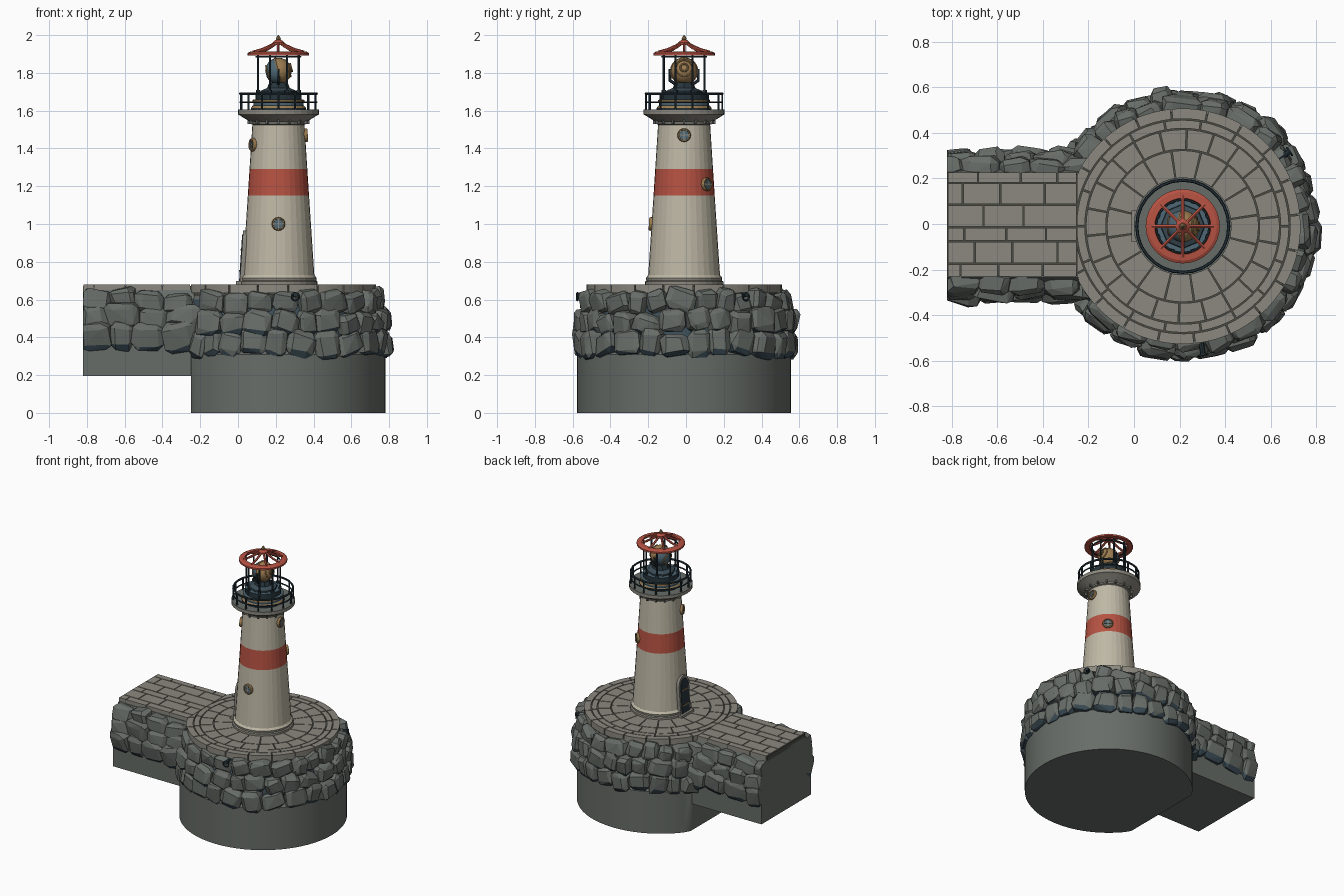
import bpy, bmesh, random
from math import sin, cos, pi, tau, radians
from mathutils import Matrix, Vector

random.seed(4)
if "Cube" in bpy.data.objects:
    bpy.data.objects.remove(bpy.data.objects["Cube"])

COLOURS = {
    "cream": (0.52, 0.48, 0.38), "red": (0.47, 0.085, 0.055), "paving": (0.26, 0.25, 0.212),
    "rock": (0.135, 0.152, 0.138), "wet_rock": (0.045, 0.075, 0.095), "mortar": (0.07, 0.07, 0.06),
    "iron": (0.02, 0.035, 0.045), "brass": (0.33, 0.2, 0.08), "glass": (0.075, 0.135, 0.175),
}
NAMES = list(COLOURS)
MATS = []
for name, rgb in COLOURS.items():
    m = bpy.data.materials.new(name)
    m.use_nodes = True
    m.diffuse_color = (*rgb, 1)
    m.node_tree.nodes["Principled BSDF"].inputs["Base Color"].default_value = (*rgb, 1)
    MATS.append(m)

CENTRE = Matrix.Translation((0.214, -0.01, 0))
CUT = -0.25     # where the round base meets the pier
END = -0.82     # outer end of the pier


def around(angle, r=0, z=0):
    """Frame whose x axis points outward from the tower axis."""
    return CENTRE @ Matrix.Rotation(angle, 4, 'Z') @ Matrix.Translation((r, 0, z))


def finish(bm, name, smooth=False, min_x=None):
    if min_x is not None:
        for v in bm.verts:
            v.co.x = max(v.co.x, min_x)
    bmesh.ops.recalc_face_normals(bm, faces=bm.faces)
    me = bpy.data.meshes.new(name)
    bm.to_mesh(me)
    bm.free()
    for m in MATS:
        me.materials.append(m)
    ob = bpy.data.objects.new(name, me)
    bpy.context.collection.objects.link(ob)
    if smooth:
        bpy.ops.object.select_all(action='DESELECT')
        ob.select_set(True)
        bpy.context.view_layer.objects.active = ob
        bpy.ops.object.shade_smooth_by_angle(angle=radians(40))


def paint(verts, mat):
    for f in {f for v in verts for f in v.link_faces}:
        f.material_index = NAMES.index(mat)


def box(bm, M, size, mat):
    r = bmesh.ops.create_cube(bm, size=1, matrix=M @ Matrix.Diagonal((*size, 1)))
    paint(r["verts"], mat)


def rod(bm, p, q, r, mat, M=CENTRE, n=6):
    p, q = Vector(p), Vector(q)
    turn = (q - p).to_track_quat('Z', 'Y').to_matrix().to_4x4()
    c = bmesh.ops.create_cone(bm, cap_ends=True, segments=n, radius1=r, radius2=r, depth=(q - p).length,
                              matrix=M @ Matrix.Translation((p + q) / 2) @ turn)
    paint(c["verts"], mat)


def lathe(bm, profile, mats, n=32, M=CENTRE, closed=False):
    """Spin (radius, z) points; one colour, or one per profile segment."""
    rings = [[bm.verts.new(M @ Vector((r * cos(tau * i / n), r * sin(tau * i / n), z)))
              for i in range(n)] for r, z in profile]
    for k in range(len(rings) - (not closed)):
        a, b = rings[k], rings[(k + 1) % len(rings)]
        mat = mats if isinstance(mats, str) else mats[k]
        for i in range(n):
            j = (i + 1) % n
            bm.faces.new((a[i], a[j], b[j], b[i])).material_index = NAMES.index(mat)
    if not closed:
        ends = (mats, mats) if isinstance(mats, str) else (mats[0], mats[-1])
        for ring, mat in zip((rings[0], rings[-1]), ends):
            bm.faces.new(ring).material_index = NAMES.index(mat)


def torus(bm, R, r, mat, M, n=24, k=6):
    lathe(bm, [(R + r * cos(tau * i / k), r * sin(tau * i / k)) for i in range(k)], mat, n, M, True)


def prism(bm, outline, x0, x1, M, mat):
    """Extrude a (y, z) outline along local x."""
    a, b = [[bm.verts.new(M @ Vector((x, y, z))) for y, z in outline] for x in (x0, x1)]
    n = len(a)
    fs = [bm.faces.new(a), bm.faces.new(b)]
    fs += [bm.faces.new((a[i], a[(i + 1) % n], b[(i + 1) % n], b[i])) for i in range(n)]
    for f in fs:
        f.material_index = NAMES.index(mat)


# Round foundation and the pier body
bm = bmesh.new()
lathe(bm, [(0.566, 0), (0.566, 0.31), (0.535, 0.34), (0.515, 0.6), (0.49, 0.64)],
      ["rock", "rock", "wet_rock", "rock"], 64)
finish(bm, "foundation", True, CUT)
bm = bmesh.new()
outline = [(-0.3, 0.195), (0.285, 0.195), (0.285, 0.5), (0.225, 0.65), (-0.235, 0.65), (-0.3, 0.5)]
prism(bm, outline, END, -0.2, Matrix(), "rock")
finish(bm, "pier_body")


# Boulders
def rock(bm, M, size):
    pts = []
    for sx in (-1, 1):
        for sy in (-1, 1):
            for sz in (-1, 1):
                for axis in range(3):
                    c = [random.uniform(0.22, 0.38) for _ in range(3)]
                    c[axis] = random.uniform(0.45, 0.53)
                    co = Vector((sx * c[0] * size[0], sy * c[1] * size[1], sz * c[2] * size[2]))
                    pts.append(bm.verts.new(M @ co))
    hull = bmesh.ops.convex_hull(bm, input=pts)
    for f in [g for g in hull["geom"] if isinstance(g, bmesh.types.BMFace)]:
        f.normal_update()
        low = f.normal.z < -0.4 and f.calc_center_median().z < 0.44
        f.material_index = NAMES.index("wet_rock" if low else "rock")
    inner = [v for v in pts if v.is_valid and not v.link_faces]
    bmesh.ops.delete(bm, geom=inner, context='VERTS')


def tumble(amount=0.2):
    x, y, z = (random.uniform(-amount, amount) for _ in range(3))
    return Matrix.Rotation(x * 1.6, 4, 'X') @ Matrix.Rotation(y, 4, 'Y') @ Matrix.Rotation(z, 4, 'Z')


bm = bmesh.new()
nudge = Matrix.Translation((0, 0.008, 0))
for z, r, h in ((0.37, 0.54, 0.15), (0.48, 0.538, 0.14), (0.585, 0.512, 0.12)):
    a = -radians(145) + random.uniform(0, 0.1)
    while a < radians(143):
        w = random.uniform(0.09, 0.16)
        a += w / 2 / r
        rock(bm, nudge @ around(a, r + random.uniform(-0.012, 0.008), z + random.uniform(-0.015, 0.015)) @ tumble(),
             (random.uniform(0.09, 0.13), w * 1.05, h * random.uniform(0.8, 1.08)))
        a += w / 2 / r
finish(bm, "base_boulders")

bm = bmesh.new()
for side in (-1, 1):
    for z, y, h in ((0.405, 0.285, 0.165), (0.5, 0.275, 0.14), (0.59, 0.25, 0.125)):
        x = END - random.uniform(0, 0.05)
        while x < CUT - 0.03:
            w = random.uniform(0.11, 0.18)
            place = Matrix.Translation((x + w / 2, side * y - 0.007, z + random.uniform(-0.015, 0.015)))
            rock(bm, place @ tumble(), (w * 1.06, random.uniform(0.08, 0.12), h * random.uniform(0.85, 1.08)))
            x += w
finish(bm, "pier_boulders", min_x=END)

# Round terrace: mortar bed and rings of paving slabs
bm = bmesh.new()
lathe(bm, [(0.505, 0.62), (0.505, 0.673)], "mortar", 64)
finish(bm, "terrace_bed", min_x=CUT)
bm = bmesh.new()
# slab outlines lie flat, so their extrusion axis is turned to z
UPRIGHT = CENTRE @ Matrix(((0, 1, 0, 0), (0, 0, 1, 0), (1, 0, 0, 0), (0, 0, 0, 1)))
for r0, r1, n, shift in ((0.472, 0.517, 20, 0.1), (0.43, 0.466, 18, 0), (0.338, 0.424, 22, 0.1), (0.19, 0.332, 16, 0.15)):
    for i in range(n):
        gap = 0.0035 / r1
        a0, a1 = tau * i / n + shift + gap, tau * (i + 1) / n + shift - gap
        steps = [a0 + (a1 - a0) * k / 4 for k in range(5)]
        outline = [(r1 * cos(a), r1 * sin(a)) for a in steps] + [(r0 * cos(a), r0 * sin(a)) for a in steps[::-1]]
        if max(p[0] for p in outline) + 0.214 > CUT + 0.01:
            prism(bm, outline, 0.635, 0.68, UPRIGHT, "paving")
finish(bm, "terrace_paving", min_x=CUT)

# Pier deck: rows of staggered slabs
bm = bmesh.new()
box(bm, Matrix.Translation(((END + CUT) / 2, -0.003, 0.655)), (CUT - END, 0.45, 0.036), "mortar")
edges = (0.228, 0.18, 0.085, -0.015, -0.075, -0.175, -0.233)
for row, (top, low) in enumerate(zip(edges, edges[1:])):
    x = END - (0.11 if row % 2 else 0.03)
    while x < CUT - 0.01:
        nx = min(x + random.uniform(0.15, 0.2), CUT)
        if CUT - nx < 0.05:
            nx = CUT
        left = max(x, END)
        box(bm, Matrix.Translation(((left + nx) / 2, (top + low) / 2, 0.658)),
            (nx - left - 0.006, top - low - 0.006, 0.044), "paving")
        x = nx
finish(bm, "pier_paving")

# Tower shaft with plinth and painted band
bm = bmesh.new()
lathe(bm, [(0.208, 0.675), (0.208, 0.695), (0.2, 0.7), (0.202, 0.715), (0.19, 0.73),
           (0.162, 1.15), (0.153, 1.29), (0.137, 1.54)],
      ["paving"] * 3 + ["cream", "cream", "red", "cream"])
finish(bm, "tower_shaft")

# Gallery with brackets
bm = bmesh.new()
lathe(bm, [(0.137, 1.525), (0.148, 1.53), (0.148, 1.54), (0.205, 1.575), (0.215, 1.58), (0.215, 1.605), (0.1, 1.605)],
      ["paving"] * 5 + ["rock"])
for i in range(16):
    prism(bm, [(-0.005, 1.53), (0.005, 1.53), (0.005, 1.575), (-0.005, 1.575)], 0.14, 0.165, around(tau * i / 16), "rock")
finish(bm, "gallery")

# Railing
bm = bmesh.new()
for i in range(14):
    rod(bm, (0.202, 0, 1.59), (0.202, 0, 1.695), 0.006, "iron", around(tau * (i + 0.5) / 14))
for z, r in ((1.69, 0.007), (1.645, 0.005)):
    torus(bm, 0.202, r, "iron", around(0, 0, z), 28)
finish(bm, "gallery_railing")

# Lantern base, posts and open roof
bm = bmesh.new()
lathe(bm, [(0.145, 1.6), (0.145, 1.615), (0.138, 1.625), (0.132, 1.628), (0.132, 1.64), (0.138, 1.642), (0.138, 1.657),
           (0.122, 1.66), (0.122, 1.695), (0.11, 1.695)],
      ["iron", "brass", "glass", "glass", "brass", "brass", "glass", "iron", "glass"], 24)
finish(bm, "lantern_base")
bm = bmesh.new()
for i in range(8):
    M = around(tau * (i + 0.5) / 8)
    rod(bm, (0.117, 0, 1.66), (0.117, 0, 1.905), 0.006, "iron", M)
    box(bm, M @ Matrix.Translation((0.117, 0, 1.7)), (0.018, 0.018, 0.02), "iron")
torus(bm, 0.117, 0.005, "iron", around(0, 0, 1.885), 24)
finish(bm, "lantern_posts")
bm = bmesh.new()
lathe(bm, [(0.163, 1.893), (0.163, 1.905), (0.15, 1.912), (0.123, 1.914), (0.121, 1.905), (0.13, 1.893)],
      "red", 32, CENTRE, True)
for i in range(8):
    path = [(0.135, 0, 1.91), (0.085, 0, 1.924), (0.045, 0, 1.942), (0.0, 0, 1.966)]
    for p, q in zip(path, path[1:]):
        rod(bm, p, q, 0.008, "red", around(tau * i / 8))
lathe(bm, [(0.032, 1.948), (0.032, 1.96), (0.016, 1.974)], "red", 12)
lathe(bm, [(0.008, 1.97), (0.014, 1.98), (0.009, 1.99), (0.002, 2.0)], "brass", 8)
finish(bm, "lantern_roof")

# Lamp: glass front, brass housing, forked stand
bm = bmesh.new()
aim = around(0, 0, 1.81) @ Matrix.Rotation(radians(75), 4, 'Y')
arc = [(0.07 * sin(a), 0.07 * cos(a)) for a in (pi * k / 12 for k in range(1, 12))]
lathe(bm, arc, ["brass"] * 5 + ["glass"] * 5, 24, aim)
torus(bm, 0.068, 0.007, "brass", aim, 24)
for z, r in ((0.056, 0.045), (0.07, 0.02), (-0.057, 0.042)):
    torus(bm, r, 0.005, "brass", aim @ Matrix.Translation((0, 0, z)), 16)
finish(bm, "lamp", True)
bm = bmesh.new()
lathe(bm, [(0.1, 1.69), (0.095, 1.705), (0.06, 1.72), (0.048, 1.75)], ["iron", "wet_rock", "iron"], 8)
for s in (-1, 1):
    rod(bm, (0, s * 0.03, 1.73), (0, s * 0.075, 1.76), 0.008, "iron")
    rod(bm, (0, s * 0.075, 1.755), (0, s * 0.075, 1.82), 0.007, "iron")
finish(bm, "lamp_stand")

# Portholes
bm = bmesh.new()
for deg, z in ((-90, 1.0), (0, 1.47), (48, 1.21), (203, 1.42)):
    r = 0.19 - (z - 0.73) * 0.0654
    M = around(radians(deg), r, z) @ Matrix.Rotation(radians(90 - 3.7), 4, 'Y')
    lathe(bm, [(0.036, -0.02), (0.036, 0.008), (0.032, 0.014), (0.027, 0.014), (0.026, 0.005)], "brass", 16, M)
    rod(bm, (0, 0, 0), (0, 0, 0.008), 0.0265, "glass", M, 16)
    for size in ((0.052, 0.006, 0.006), (0.006, 0.052, 0.006)):
        box(bm, M @ Matrix.Translation((0, 0, 0.009)), size, "paving")
finish(bm, "portholes")

# Arched door facing the pier, leaning back with the wall
bm = bmesh.new()
M = around(pi, 0, 0.68) @ Matrix.Rotation(radians(-3.7), 4, 'Y')


def arch(w, h):
    return [(-w, 0), (w, 0)] + [(w * cos(a), h - w + w * 1.2 * sin(a)) for a in (pi * k / 8 for k in range(9))]


prism(bm, arch(0.058, 0.262), 0.14, 0.205, M, "paving")
prism(bm, arch(0.044, 0.244), 0.14, 0.209, M, "iron")
for z in (0.06, 0.17):
    box(bm, M @ Matrix.Translation((0.209, 0, z)), (0.006, 0.07, 0.008), "brass")
box(bm, around(pi, 0.2, 0.688), (0.05, 0.14, 0.02), "paving")
finish(bm, "door")

# Mooring rings
bm = bmesh.new()
for deg in (-81, 35):
    M = around(radians(deg), 0.572, 0.615)
    rod(bm, (-0.06, 0, 0.01), (0.005, 0, 0.01), 0.012, "iron", M, 8)
    torus(bm, 0.02, 0.005, "iron", M @ Matrix.Rotation(pi / 2, 4, 'Y'), 14)
finish(bm, "mooring_rings")
